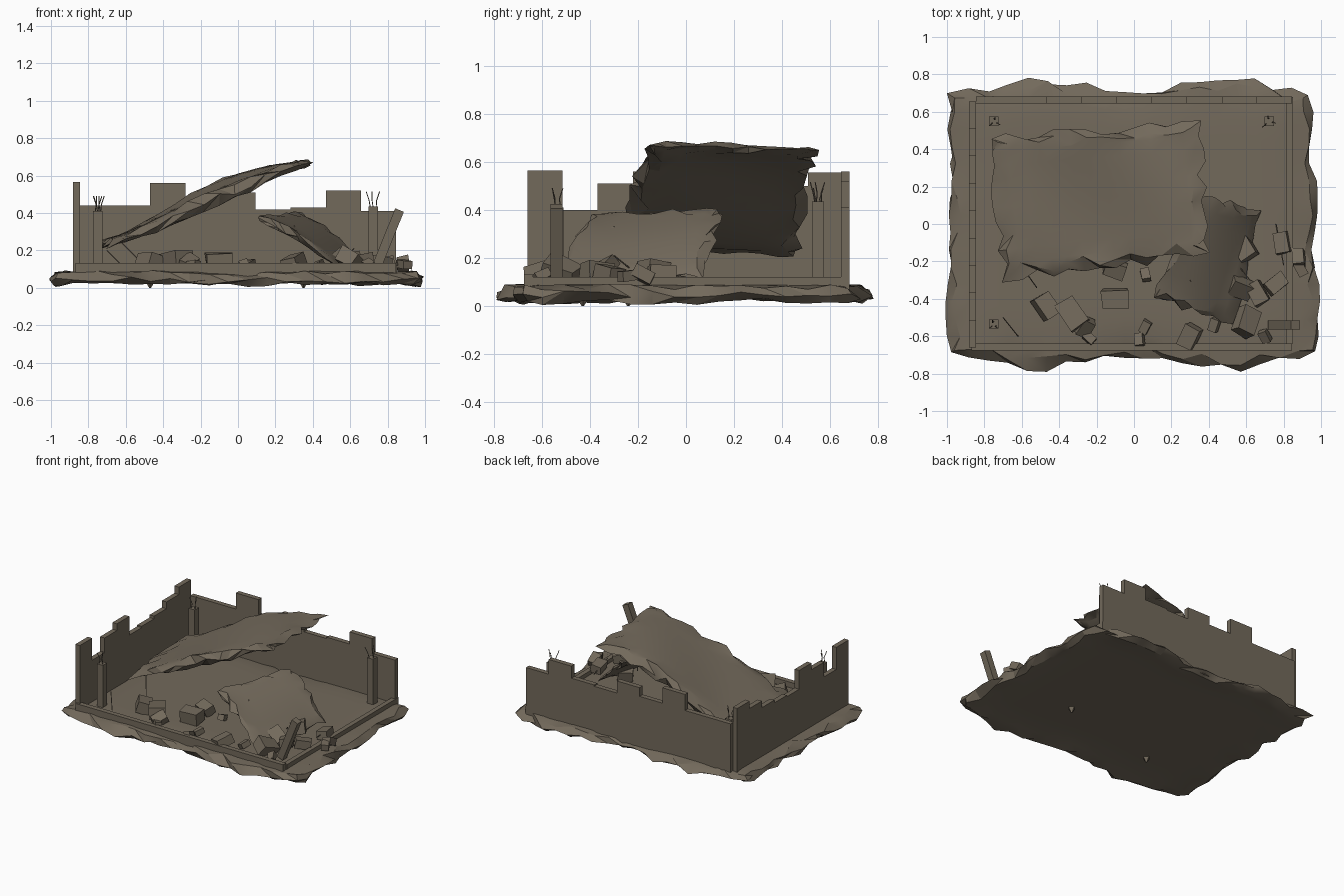
import bpy, bmesh, math, random
from mathutils import Vector, Matrix, Euler

random.seed(11)
rnd = random.uniform

if "Cube" in bpy.data.objects:
    bpy.data.objects.remove(bpy.data.objects["Cube"], do_unlink=True)

# One dusty concrete colour for the whole ruin
concrete = bpy.data.materials.new("dusty_concrete")
COLOUR = (0.17, 0.142, 0.105, 1)
concrete.use_nodes = True
concrete.diffuse_color = COLOUR
bsdf = next(n for n in concrete.node_tree.nodes if n.type == 'BSDF_PRINCIPLED')
bsdf.inputs["Base Color"].default_value = COLOUR
bsdf.inputs["Roughness"].default_value = 0.9


def finish(bm, name, smooth=False):
    bmesh.ops.recalc_face_normals(bm, faces=bm.faces)
    mesh = bpy.data.meshes.new(name)
    bm.to_mesh(mesh)
    bm.free()
    mesh.materials.append(concrete)
    obj = bpy.data.objects.new(name, mesh)
    bpy.context.collection.objects.link(obj)
    if smooth:
        bpy.ops.object.select_all(action='DESELECT')
        obj.select_set(True)
        bpy.context.view_layer.objects.active = obj
        bpy.ops.object.shade_smooth_by_angle(angle=math.radians(25))
    return obj


def add_box(bm, lo, hi):
    lo, hi = Vector(lo), Vector(hi)
    size = Matrix.Diagonal((hi - lo).to_4d())
    size[3][3] = 1
    bmesh.ops.create_cube(bm, size=1, matrix=Matrix.Translation((lo + hi) / 2) @ size)


def add_rod(bm, a, b, radius=0.003):
    a, b = Vector(a), Vector(b)
    turn = (b - a).to_track_quat('Z', 'Y').to_matrix().to_4x4()
    bmesh.ops.create_cone(bm, cap_ends=True, segments=5, radius1=radius, radius2=radius,
                          depth=(b - a).length, matrix=Matrix.Translation((a + b) / 2) @ turn)


def broken_slab(name, surf, nu, nv, thick, jag, bump, taper):
    """Sheet with smooth faces and a torn, layered rim; surf maps u, v to the top.
    taper thins the sheet towards its u ends."""
    def outward(u, v):
        inner = surf(min(max(u, .06), .94), min(max(v, .06), .94))
        return (surf(u, v) - inner).normalized()

    def depth_at(u):
        return thick * (1 - taper + taper * math.sin(math.pi * u))

    bm = bmesh.new()
    sheets = []
    for side in (0, 1):
        grid = {}
        for i in range(nu + 1):
            for j in range(nv + 1):
                u, v = i / nu, j / nv
                p = surf(u, v) - Vector((0, 0, side * depth_at(u)))
                if i in (0, nu) or j in (0, nv):
                    p -= outward(u, v) * rnd(0, jag)
                    p.z += rnd(-bump, bump)
                grid[i, j] = bm.verts.new(p)
        for i in range(nu):
            for j in range(nv):
                bm.faces.new([grid[i, j], grid[i + 1, j], grid[i + 1, j + 1], grid[i, j + 1]])
        sheets.append(grid)
    # Torn rim between both sheets
    loop = [(i, 0) for i in range(nu)] + [(nu, j) for j in range(nv)]
    loop += [(i, nv) for i in range(nu, 0, -1)] + [(0, j) for j in range(nv, 0, -1)]
    rim = []
    for i, j in loop:
        u, v = i / nu, j / nv
        p = surf(u, v) + outward(u, v) * rnd(-jag * .4, jag * .5)
        p.z -= depth_at(u) * rnd(.2, .8)
        rim.append(bm.verts.new(p))
    for k, key in enumerate(loop):
        n = (k + 1) % len(loop)
        for grid in sheets:
            a, b = grid[key], grid[loop[n]]
            for tri in ([a, b, rim[n]], [a, rim[n], rim[k]]):
                bm.faces.new(tri)
    return finish(bm, name, True)


def mix(corners, u, v):
    a, b, c, d = (Vector(p) for p in corners)
    return a.lerp(b, u).lerp(d.lerp(c, u), v)


# Ragged ground plate
def ground(u, v):
    x = (2 * u - 1) * (.985 - .05 * v * u)
    y = (2 * v - 1) * (.69 + .075 * math.sin(math.pi * x) ** 2)
    edge = max(abs(2 * u - 1), abs(2 * v - 1))
    return Vector((x, y, .096 - .02 * max(0, edge - .8) / .2))


broken_slab("ground_plate", ground, 19, 15, .06, .06, .013, 0)


# Fallen roof slab, bowed and raised at its left end
def roof(u, v):
    p = mix([(-.68, -.29, 0), (.4, -.15, 0), (.34, .54, 0), (-.77, .46, 0)], u, v)
    s_curve = u * u * (3 - 2 * u)
    p.z = .24 + .43 * (.5 * u + .5 * s_curve) + .06 * math.sin(math.pi * u)
    p.z += .01 * math.sin(7 * u + 4 * v)
    return p


broken_slab("fallen_roof_slab", roof, 13, 10, .085, .075, .012, .7)


# Smaller slab leaning down to the left
def leaning(u, v):
    p = mix([(.1, -.4, .39), (.53, -.52, .13), (.68, .07, .13), (.34, .155, .41)], u, v)
    p.z += .03 * math.sin(math.pi * u)
    return p


broken_slab("leaning_slab", leaning, 8, 8, .045, .05, .01, .5)

# Back wall of stepped panels
bm = bmesh.new()
heights = [.44, .44, .56, .445, .51, .42, .43, .52, .41]
step = 1.69 / 9
for i, h in enumerate(heights):
    add_box(bm, (-.845 + i * step, .645, .04), (-.845 + (i + 1) * step, .682, h))
finish(bm, "back_wall")

# Right wall of stepped panels
bm = bmesh.new()
heights = [.565, .40, .51, .56, .42, .43, .45, .50, .555]
step = 1.315 / 9
for i, h in enumerate(heights):
    add_box(bm, (-.882, -.66 + i * step, .04), (-.845, -.66 + (i + 1) * step, h))
finish(bm, "right_wall")

# Low curbs along the open sides
bm = bmesh.new()
add_box(bm, (-.87, -.675, .04), (.845, -.638, .132))
finish(bm, "front_curb")
bm = bmesh.new()
add_box(bm, (.815, -.638, .04), (.85, .68, .12))
finish(bm, "left_curb")

# Broken corner pillars with bare rebar
for name, x, y, top in (("back_right", -.75, .55, .41), ("back_left", .723, .55, .435),
                        ("front_right", -.75, -.535, .41)):
    bm = bmesh.new()
    add_box(bm, (x - .025, y - .025, .08), (x + .025, y + .025, top))
    finish(bm, name + "_pillar")
    bm = bmesh.new()
    for dx, dy in ((-.015, -.012), (.015, -.008), (0, .015)):
        foot = Vector((x + dx, y + dy, top - .01))
        bend = foot + Vector((rnd(-.01, .01), rnd(-.01, .01), .045))
        add_rod(bm, foot, bend, .0025)
        add_rod(bm, bend, bend + Vector((dx, dy, .045)), .0025)
    finish(bm, name + "_rebar")

# Toppled front pillar
bm = bmesh.new()
add_box(bm, (-.025, -.025, 0), (.025, .025, .33))
bmesh.ops.transform(bm, verts=bm.verts, matrix=Matrix.Translation((.74, -.54, .11))
                    @ Matrix.Rotation(math.radians(22), 4, 'Y'))
finish(bm, "toppled_pillar")

# Loose bent rods
bm = bmesh.new()
for a, b in (((-.7, -.5, .2), (-.62, -.6, .12)), ((-.62, -.2, .24), (-.52, -.34, .14)),
             ((.3, -.3, .33), (.36, -.4, .25)), ((.54, -.2, .13), (.62, -.3, .21)),
             ((.76, .0, .12), (.8, -.22, .15))):
    add_rod(bm, a, b)
finish(bm, "loose_rods")

# Rubble blocks: x, y, size, turn
rubble = [(-.47, -.44, .12, .6), (-.33, -.48, .14, .6), (-.26, -.55, .09, -.4),
          (-.1, -.4, .13, 1.6), (-.1, -.24, .1, 1.2), (.06, -.27, .06, .2),
          (.06, -.55, .06, -.5), (.03, -.62, .06, .2), (.3, -.6, .11, -.5),
          (.43, -.54, .06, -.4), (.6, -.52, .13, -.5), (.57, -.34, .12, 1),
          (.66, -.37, .11, .5), (.76, -.32, .1, -.9), (.58, -.12, .13, .6),
          (.79, -.1, .1, .2), (.88, -.18, .08, .1), (.89, -.24, .07, .5),
          (.7, -.6, .06, .3), (-.24, -.61, .06, .8)]
for n, (x, y, size, turn) in enumerate(rubble):
    bm = bmesh.new()
    bmesh.ops.create_cube(bm, size=size)
    for v in bm.verts:
        v.co.x *= rnd(.7, .85)
        v.co.y *= rnd(1, 1.2)
        v.co.z *= rnd(.55, .75)
    spin = Euler((rnd(-.5, .5), rnd(-.5, .5), turn)).to_matrix().to_4x4()
    bmesh.ops.transform(bm, verts=bm.verts,
                        matrix=Matrix.Translation((x, y, .105 + size * .3)) @ spin)
    finish(bm, f"rubble_block_{n + 1}")

# Small shards poking out under the ground plate
bm = bmesh.new()
for x, y in ((-.47, -.43), (.35, -.24)):
    bmesh.ops.create_cone(bm, cap_ends=True, segments=4, radius1=.005, radius2=.035, depth=.05,
                          matrix=Matrix.Translation((x, y, .025)))
finish(bm, "buried_shards")
